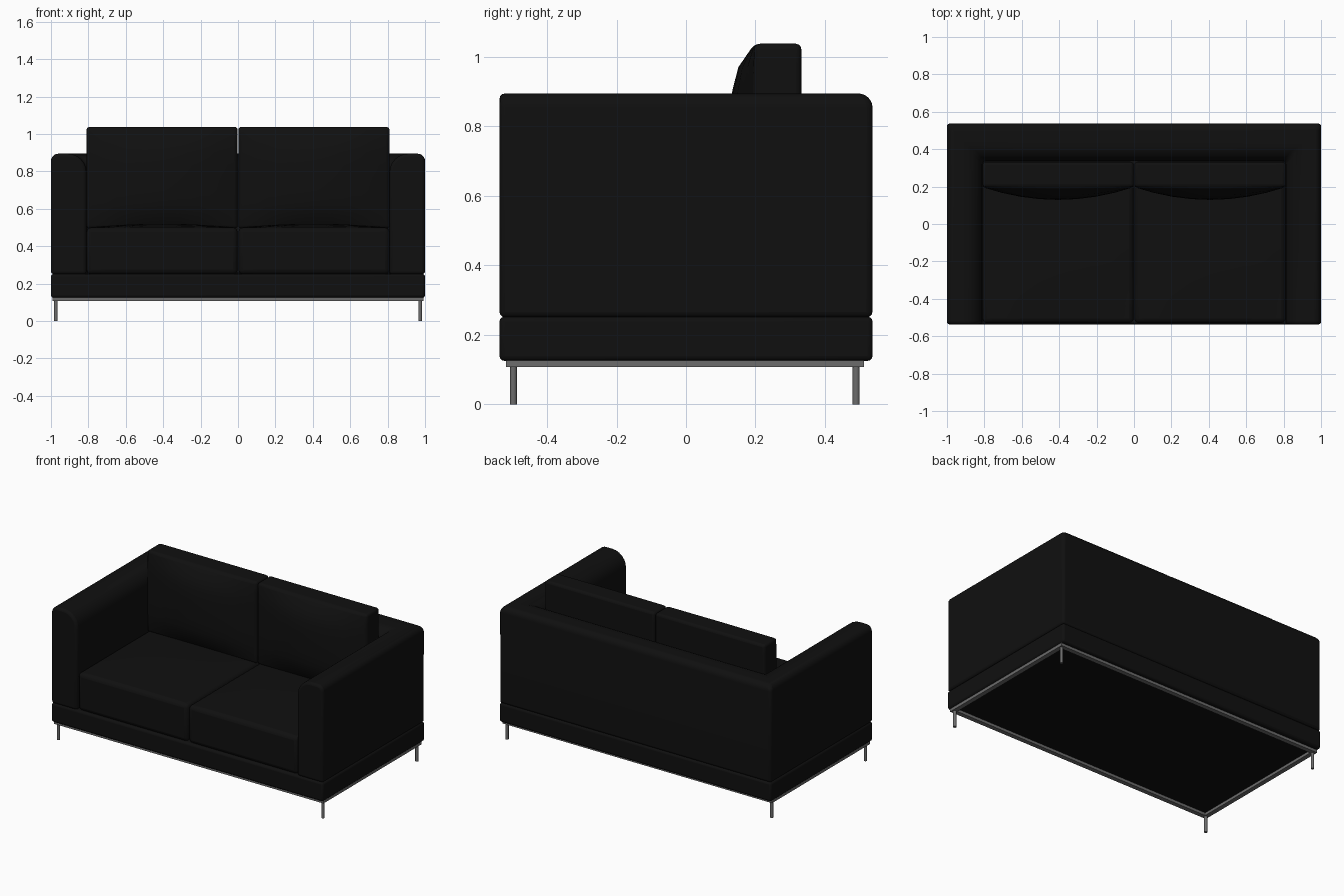
import bpy, bmesh, math
from mathutils import Vector

if "Cube" in bpy.data.objects:
    bpy.data.objects.remove(bpy.data.objects["Cube"])


def material(name, rgb):
    m = bpy.data.materials.new(name)
    m.diffuse_color = (*rgb, 1)
    m.use_nodes = True
    m.node_tree.nodes["Principled BSDF"].inputs["Base Color"].default_value = m.diffuse_color
    return m


BLACK = material("black upholstery", (0.005, 0.005, 0.005))
STEEL = material("grey steel", (0.15, 0.15, 0.15))


def finish(bm, name, mat, bevel=0, segments=3):
    bmesh.ops.recalc_face_normals(bm, faces=bm.faces)
    me = bpy.data.meshes.new(name)
    bm.to_mesh(me)
    bm.free()
    ob = bpy.data.objects.new(name, me)
    bpy.context.collection.objects.link(ob)
    me.materials.append(mat)
    if bevel:
        b = ob.modifiers.new("bevel", 'BEVEL')
        b.width, b.segments = bevel, segments
        b.limit_method, b.angle_limit = 'ANGLE', math.radians(36)
    bpy.ops.object.select_all(action='DESELECT')
    ob.select_set(True)
    bpy.context.view_layer.objects.active = ob
    bpy.ops.object.shade_smooth_by_angle(angle=math.radians(40))
    return ob


def box_mesh(lo, hi):
    bm = bmesh.new()
    bmesh.ops.create_cube(bm, size=1)
    for v in bm.verts:
        v.co = Vector([(lo[i] + hi[i]) / 2 + v.co[i] * (hi[i] - lo[i]) for i in range(3)])
    return bm


def cushion(name, lo, hi, axis, sign, bulge, power, bevel):
    """Box with one face (axis, sign) puffed outwards."""
    bm = box_mesh(lo, hi)
    others = [i for i in range(3) if i != axis]
    for i in others:
        n = Vector((0, 0, 0))
        n[i] = 1
        for k in range(1, 8):
            p = Vector(lo)
            p[i] += (hi[i] - lo[i]) * k / 8
            bmesh.ops.bisect_plane(bm, geom=bm.verts[:] + bm.edges[:] + bm.faces[:],
                                   plane_co=p, plane_no=n)
    face = hi[axis] if sign > 0 else lo[axis]
    for v in bm.verts:
        if abs(v.co[axis] - face) < 1e-4:
            f = bulge
            for i, e in zip(others, power):
                t = abs(2 * (v.co[i] - lo[i]) / (hi[i] - lo[i]) - 1)
                f *= 1 - t ** e
            v.co[axis] += sign * f
    return finish(bm, name, BLACK, bevel)


# Upholstered base
finish(box_mesh((-1, -0.537, 0.125), (1, 0.537, 0.252)), "base", BLACK, 0.014)

# Arms and back: one profile swept round a U with mitred corners
W, D, T = 1.0, 0.537, 0.19
prof = [(0, 0.25), (0, 0.855)]
for k in range(1, 7):
    a = k / 6 * math.pi / 2
    prof.append((0.04 * (1 - math.cos(a)), 0.855 + 0.04 * math.sin(a)))
for k in range(7):
    a = k / 6 * math.pi / 2
    prof.append((0.09 + 0.1 * math.sin(a), 0.795 + 0.1 * math.cos(a)))
prof.append((T, 0.25))
bm = bmesh.new()
rings = []
for sx, back in ((-1, 0), (-1, 1), (1, 1), (1, 0)):
    rings.append([bm.verts.new((sx * (W - d), D - d * 1.06 if back else -D, z))
                  for d, z in prof])
n = len(prof)
for r, s in zip(rings, rings[1:]):
    for i in range(n):
        bm.faces.new((r[i], r[(i + 1) % n], s[(i + 1) % n], s[i]))
bm.faces.new(rings[0])
bm.faces.new(rings[-1])
finish(bm, "arms_and_back", BLACK, 0.016)

# Seat and back cushions, left and right
for side, x0, x1 in (("left", -0.81, -0.002), ("right", 0.002, 0.81)):
    cushion(side + "_seat_cushion", (x0, -0.53, 0.25), (x1, 0.335, 0.5),
            2, 1, 0.02, (2, 2), 0.025)
    cushion(side + "_back_cushion", (x0, 0.197, 0.495), (x1, 0.332, 1.038),
            1, -1, 0.068, (2, 4), 0.016)

# Steel frame under the base
FX, FY0, FY1, B = 0.992, -0.518, 0.512, 0.03
Z0, Z1 = 0.107, 0.127
for name, y in (("front_rail", FY0), ("back_rail", FY1 - B)):
    finish(box_mesh((-FX, y, Z0), (FX, y + B, Z1)), name, STEEL)
for name, x in (("left_rail", -FX), ("right_rail", FX - B)):
    finish(box_mesh((x, FY0 + B, Z0), (x + B, FY1 - B, Z1)), name, STEEL)

# Round legs
for sx, side in ((-1, "left"), (1, "right")):
    for y, end in ((-0.497, "front"), (0.49, "back")):
        bm = bmesh.new()
        bmesh.ops.create_cone(bm, cap_ends=True, segments=20, radius1=0.01,
                              radius2=0.01, depth=0.11)
        bmesh.ops.translate(bm, verts=bm.verts, vec=(sx * 0.974, y, 0.055))
        finish(bm, f"{end}_{side}_leg", STEEL)
